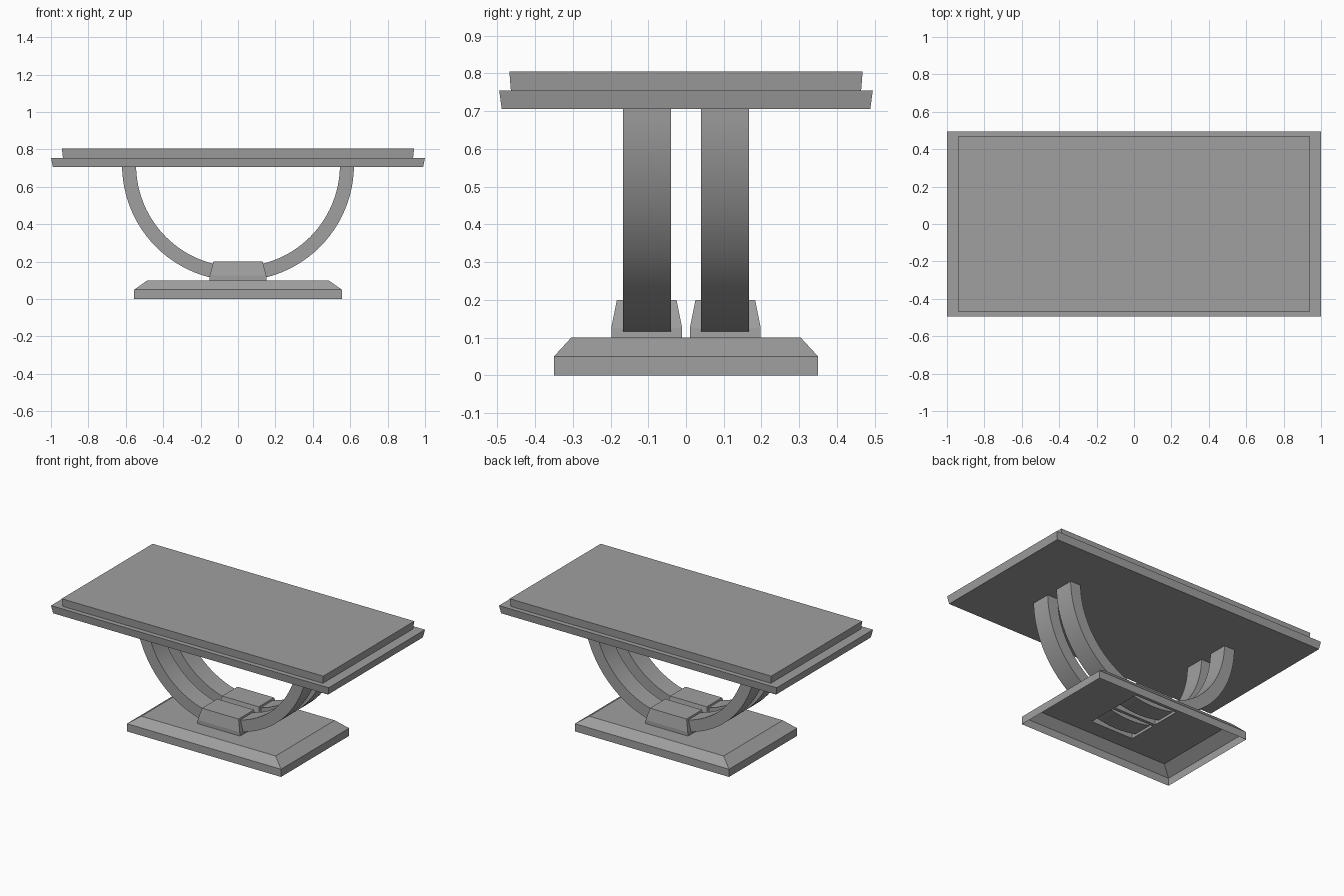
import bpy
import bmesh
import math

cube = bpy.data.objects.get("Cube")
if cube:
    bpy.data.objects.remove(cube)

GREY = 0.35
grey = bpy.data.materials.new("plain grey")
grey.use_nodes = True
grey.diffuse_color = (GREY, GREY, GREY, 1)
grey.node_tree.nodes["Principled BSDF"].inputs["Base Color"].default_value = (GREY, GREY, GREY, 1)


def finish(name, bm):
    """Turn a bmesh into a named object with the shared material."""
    bmesh.ops.remove_doubles(bm, verts=bm.verts, dist=0.0005)
    bmesh.ops.recalc_face_normals(bm, faces=bm.faces)
    mesh = bpy.data.meshes.new(name)
    bm.to_mesh(mesh)
    bm.free()
    mesh.materials.append(grey)
    obj = bpy.data.objects.new(name, mesh)
    bpy.context.collection.objects.link(obj)
    return obj


def rectangle_loft(bm, levels, y=0.0, bottom=True, top=True):
    """Stack rectangles given as (half x, half y, z) and skin them."""
    rings = [[bm.verts.new((sx * hx, y + sy * hy, z))
              for sx, sy in ((-1, -1), (1, -1), (1, 1), (-1, 1))]
             for hx, hy, z in levels]
    for low, high in zip(rings, rings[1:]):
        for i in range(4):
            j = (i + 1) % 4
            bm.faces.new((low[i], low[j], high[j], high[i]))
    if bottom:
        bm.faces.new(rings[0][::-1])
    if top:
        bm.faces.new(rings[-1])


# Two-tier tabletop, each slab flaring slightly upwards
for name, levels in (
    ("lower_tabletop", [(0.99, 0.488, 0.705), (1.0, 0.495, 0.755)]),
    ("upper_tabletop", [(0.936, 0.464, 0.755), (0.942, 0.468, 0.805)]),
):
    bm = bmesh.new()
    rectangle_loft(bm, levels)
    finish(name, bm)

# Hollow plinth, open below, with openings under the two hubs
HUB_X, HUB_IN, HUB_OUT = 0.153, 0.01, 0.198
bm = bmesh.new()
rectangle_loft(bm, [(0.555, 0.35, 0), (0.555, 0.35, 0.05), (0.484, 0.304, 0.1)],
               bottom=False, top=False)
xs = [-0.484, -HUB_X, HUB_X, 0.484]
ys = [-0.304, -HUB_OUT, -HUB_IN, HUB_IN, HUB_OUT, 0.304]
for i in range(len(xs) - 1):
    for j in range(len(ys) - 1):
        if i == 1 and j in (1, 3):
            continue
        corners = ((i, j), (i + 1, j), (i + 1, j + 1), (i, j + 1))
        bm.faces.new([bm.verts.new((xs[a], ys[b], 0.1)) for a, b in corners])
plinth = finish("plinth", bm)

# Curved supports and the tapered hubs that hold them
CENTRE_Z, OUTER, INNER, SEGMENTS = 0.717, 0.62, 0.545, 48
for side, sign in (("front", -1), ("back", 1)):
    bm = bmesh.new()
    rectangle_loft(bm, [(HUB_X, 0.094, 0.1), (HUB_X - 0.002, 0.094, 0.125), (0.132, 0.079, 0.2)],
                   y=sign * 0.104, bottom=False)
    finish(side + "_hub", bm)

    bm = bmesh.new()
    sections = []
    for k in range(SEGMENTS + 1):
        a = math.pi * (1 + k / SEGMENTS)
        sections.append([bm.verts.new((r * math.cos(a), sign * y, CENTRE_Z + r * math.sin(a)))
                         for r, y in ((OUTER, 0.04), (OUTER, 0.167),
                                      (INNER, 0.167), (INNER, 0.04))])
    for p, q in zip(sections, sections[1:]):
        for i in range(4):
            j = (i + 1) % 4
            bm.faces.new((p[i], p[j], q[j], q[i]))
    bm.faces.new(sections[0])
    bm.faces.new(sections[-1][::-1])
    arch = finish(side + "_curved_support", bm)
    bpy.ops.object.select_all(action="DESELECT")
    arch.select_set(True)
    bpy.context.view_layer.objects.active = arch
    bpy.ops.object.shade_smooth_by_angle(angle=math.radians(30))
